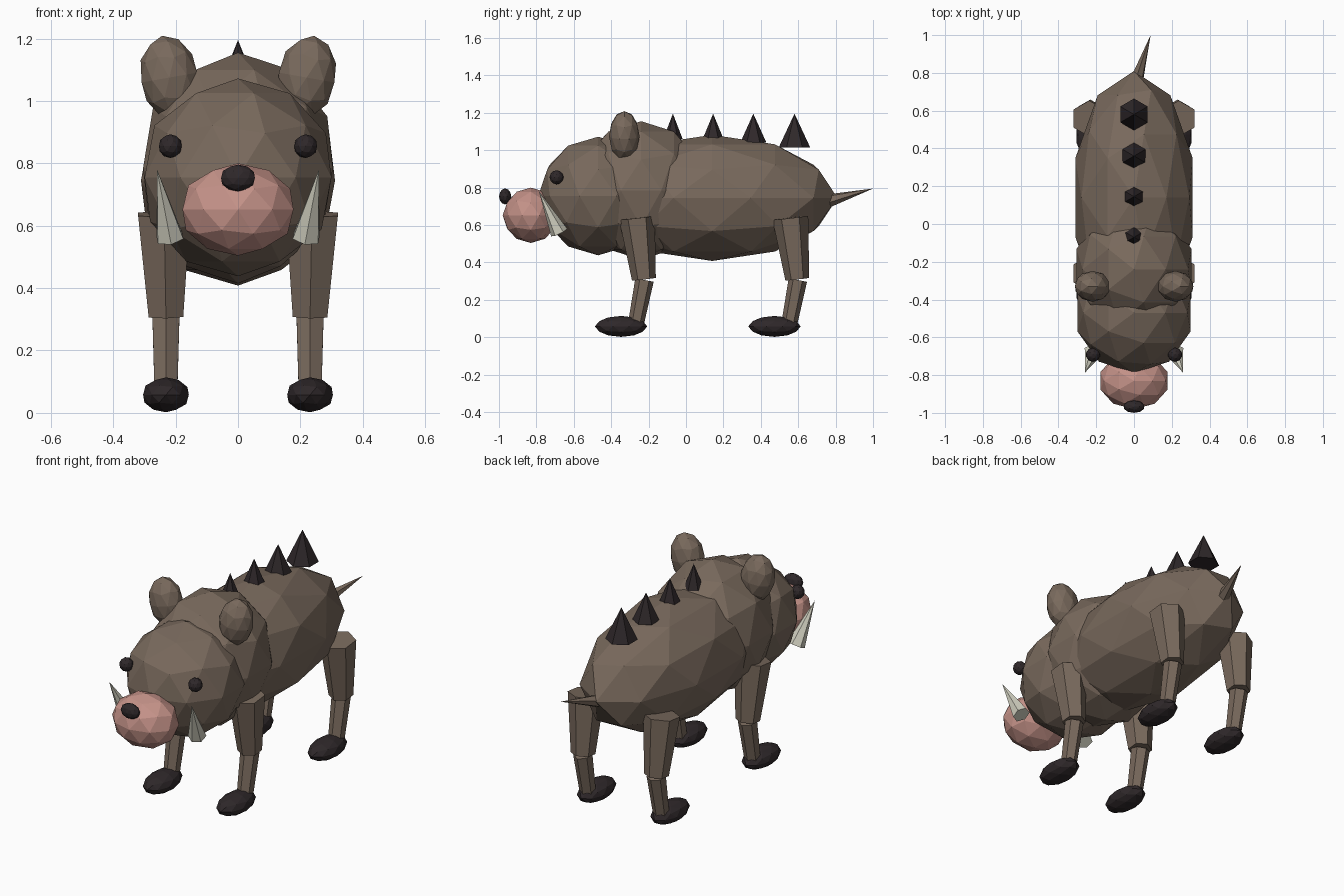
import bpy, math
from mathutils import Vector

if "Cube" in bpy.data.objects:
    bpy.data.objects.remove(bpy.data.objects["Cube"])


def material(name, rgb):
    m = bpy.data.materials.new(name)
    m.diffuse_color = (*rgb, 1)
    m.use_nodes = True
    m.node_tree.nodes["Principled BSDF"].inputs["Base Color"].default_value = m.diffuse_color
    return m


BROWN = material("brown hide", (0.19, 0.142, 0.108))
DARK = material("dark horn", (0.028, 0.021, 0.023))
PINK = material("pink snout", (0.56, 0.29, 0.25))
IVORY = material("ivory", (0.64, 0.63, 0.53))


def finish(name, mat):
    ob = bpy.context.object
    ob.name = name
    ob.data.materials.append(mat)
    return ob


def blob(name, mat, loc, radii, tilt=0):
    """Faceted ellipsoid, optionally tilted about y."""
    bpy.ops.mesh.primitive_ico_sphere_add(subdivisions=2, radius=1, location=loc,
                                          rotation=(0, tilt, 0))
    bpy.context.object.scale = radii
    return finish(name, mat)


def cone(name, mat, start, end, r1, r2=0.0, sides=6):
    """Tapered prism running from start to end."""
    a, b = Vector(start), Vector(end)
    d = b - a
    # tilt about x, then y, so that the corners stay facing front and back
    rx = -math.asin(d.y / d.length)
    ry = math.atan2(d.x, d.z)
    bpy.ops.mesh.primitive_cone_add(vertices=sides, radius1=r1, radius2=r2,
                                    depth=d.length, location=(a + b) / 2)
    ob = bpy.context.object
    ob.rotation_mode = 'XYZ'
    ob.rotation_euler = (rx, ry, 0)
    return finish(name, mat)


# Torso, shoulder hump and head
blob("body", BROWN, (0, 0.14, 0.745), (0.327, 0.67, 0.337))
blob("shoulders", BROWN, (0, -0.24, 0.785), (0.32, 0.35, 0.37))
blob("head", BROWN, (0, -0.47, 0.755), (0.315, 0.32, 0.317))

# Snout and nose
blob("snout", PINK, (0, -0.83, 0.652), (0.187, 0.15, 0.148))
blob("nose", DARK, (0, -0.967, 0.753), (0.057, 0.033, 0.043))

# Paired parts
for s, side in ((-1, "right"), (1, "left")):
    blob(f"eye_{side}", DARK, (s * 0.217, -0.692, 0.855), (0.038, 0.038, 0.038))
    blob(f"ear_{side}", BROWN, (s * 0.22, -0.33, 1.075), (0.095, 0.082, 0.136),
         s * math.radians(10))
    cone(f"tusk_{side}", IVORY, (s * 0.218, -0.678, 0.56), (s * 0.26, -0.787, 0.782), 0.048)
    # Legs, front and back
    for y, end in ((0, "front"), (0.82, "back")):
        x = s * 0.231
        cone(f"{end}_upper_leg_{side}", BROWN, (x, y - 0.225, 0.31),
             (x + s * 0.006, y - 0.262, 0.638), 0.064, 0.096)
        cone(f"{end}_lower_leg_{side}", BROWN, (x, y - 0.27, 0.06),
             (x, y - 0.222, 0.306), 0.042, 0.05)
        blob(f"{end}_hoof_{side}", DARK, (x, y - 0.347, 0.056 + 0.002), (0.077, 0.14, 0.056))

# Back spikes, larger toward the tail
for i, (y, base, r) in enumerate(((-0.07, 1.06, 0.052), (0.145, 1.05, 0.06),
                                  (0.36, 1.04, 0.07), (0.58, 1.015, 0.084))):
    cone(f"back_spike_{i + 1}", DARK, (0, y, base), (0, y, 1.195), r)

# Tail
cone("tail", BROWN, (0.015, 0.765, 0.73), (0.088, 1.0, 0.795), 0.036)
